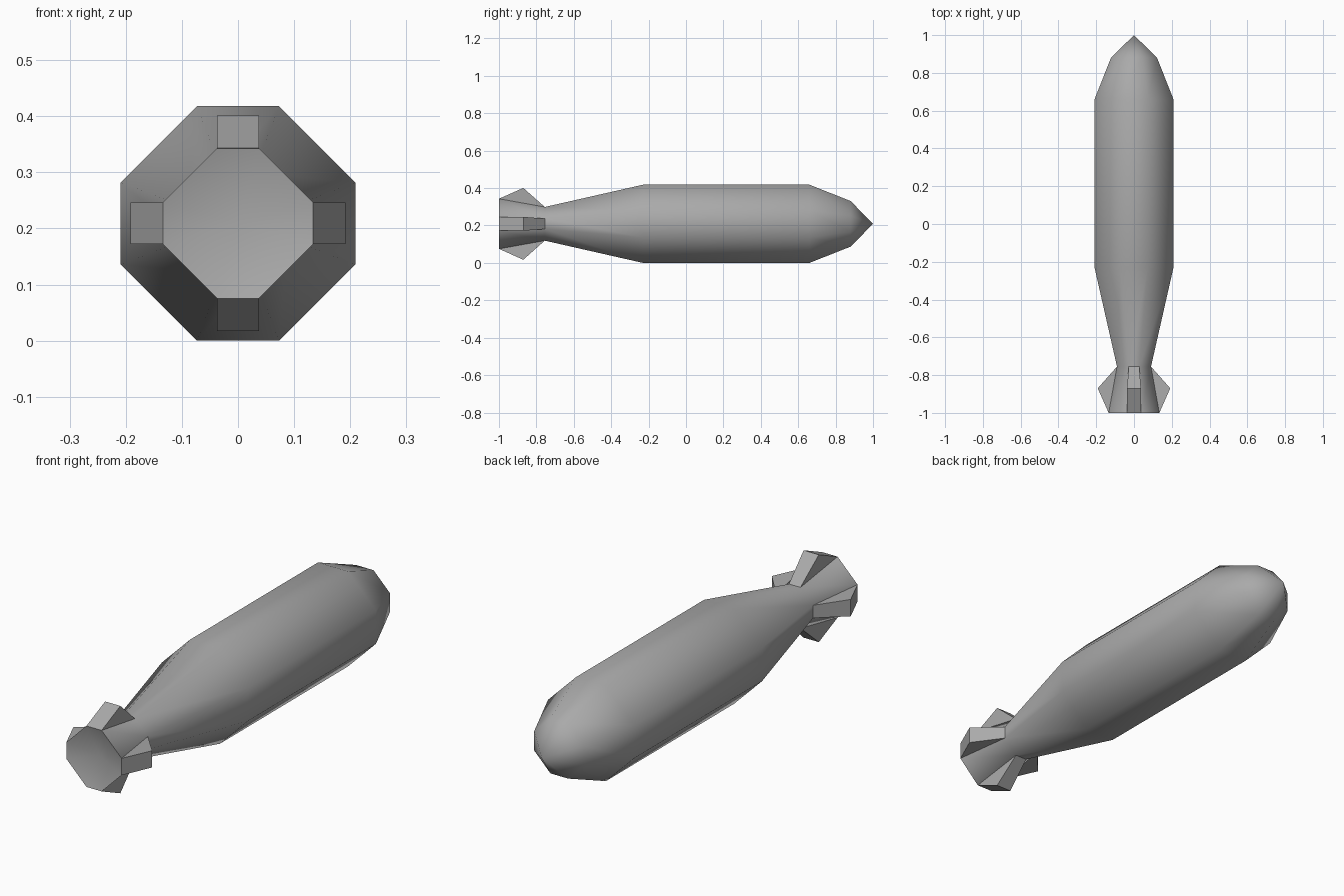
import bpy
import bmesh
import math
from mathutils import Matrix, Vector

if "Cube" in bpy.data.objects:
    bpy.data.objects.remove(bpy.data.objects["Cube"])

AXIS_Z = 0.209

grey = bpy.data.materials.new("plain grey")
grey.use_nodes = True
colour = (0.4, 0.4, 0.4, 1)
grey.diffuse_color = colour
grey.node_tree.nodes["Principled BSDF"].inputs["Base Color"].default_value = colour


def octagon(bm, y, radius, flat):
    """Chamfered square ring: flat is half the width of the straight sides."""
    corners = []
    for k in range(4):
        turn = Matrix.Rotation(k * math.pi / 2, 3, 'Y')
        for x in (-flat, flat):
            corners.append(bm.verts.new(turn @ Vector((x, y, radius))))
    return corners


def finish(bm, name, angle):
    bmesh.ops.recalc_face_normals(bm, faces=bm.faces)
    mesh = bpy.data.meshes.new(name)
    bm.to_mesh(mesh)
    bm.free()
    mesh.materials.append(grey)
    obj = bpy.data.objects.new(name, mesh)
    obj.location.z = AXIS_Z
    bpy.context.collection.objects.link(obj)
    bpy.ops.object.select_all(action='DESELECT')
    obj.select_set(True)
    bpy.context.view_layer.objects.active = obj
    bpy.ops.object.shade_smooth_by_angle(angle=math.radians(angle))
    return obj


# Body: octagonal rings from the flared tail to the pointed nose
TAIL = (-1.0, 0.134, 0.037)
NECK = (-0.755, 0.09, 0.028)
profile = [TAIL, NECK, (-0.23, 0.209, 0.073), (0.66, 0.209, 0.073), (0.88, 0.122, 0.043)]
bm = bmesh.new()
rings = [octagon(bm, *p) for p in profile]
for a, b in zip(rings, rings[1:]):
    for i in range(8):
        j = (i + 1) % 8
        bm.faces.new((a[i], a[j], b[j], b[i]))
# Nose point and shallow dished tail
for ring, y in ((rings[-1], 1.0), (rings[0], -0.96)):
    tip = bm.verts.new((0, y, 0))
    for i in range(8):
        bm.faces.new((ring[i], ring[(i + 1) % 8], tip))
finish(bm, "body", 55)

# Fins: wedges standing on the four flat sides of the tail flare
RIDGE = (-0.87, 0.192, 0.037)
for k, side in enumerate(("top", "left", "bottom", "right")):
    turn = Matrix.Rotation(k * math.pi / 2, 3, 'Y')
    bm = bmesh.new()
    l, r = [[bm.verts.new(turn @ Vector((s * w, y, z))) for y, z, w in (TAIL, RIDGE, NECK)]
            for s in (-1, 1)]
    bm.faces.new(l)
    bm.faces.new(r)
    for i in range(3):
        j = (i + 1) % 3
        bm.faces.new((l[i], l[j], r[j], r[i]))
    finish(bm, side + "_fin", 30)
